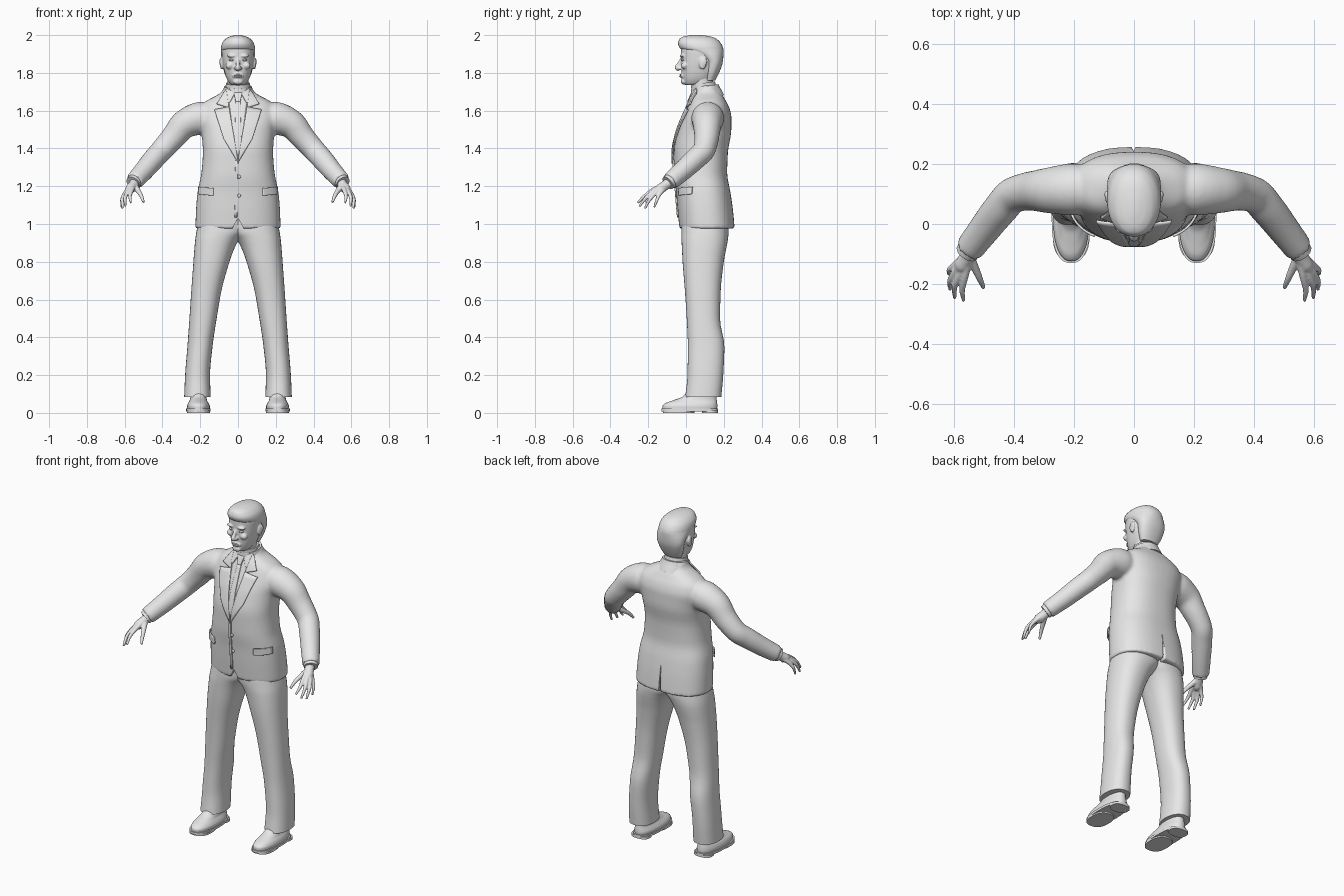
import bpy, bmesh, math
from mathutils import Vector

if "Cube" in bpy.data.objects:
    bpy.data.objects.remove(bpy.data.objects["Cube"])

GREY = bpy.data.materials.new("plain_grey")
GREY.diffuse_color = (0.8, 0.8, 0.8, 1)
GREY.use_nodes = True
GREY.node_tree.nodes["Principled BSDF"].inputs["Base Color"].default_value = GREY.diffuse_color


def pchip(rows, t):
    """Smooth, non-overshooting interpolation; first column of each row is the key."""
    i = max(0, min(len(rows) - 2, sum(r[0] <= t for r in rows) - 1))

    def slope(j, c):
        return (rows[j + 1][c] - rows[j][c]) / (rows[j + 1][0] - rows[j][0])

    def tangent(j, c):
        if j == 0 or j == len(rows) - 1:
            return slope(min(j, len(rows) - 2), c)
        a, b = slope(j - 1, c), slope(j, c)
        return 0 if a * b <= 0 else 2 * a * b / (a + b)
    h = rows[i + 1][0] - rows[i][0]
    s = (t - rows[i][0]) / h
    return [rows[i][c] * (1 + 2 * s) * (1 - s) ** 2 + rows[i + 1][c] * s * s * (3 - 2 * s)
            + h * (tangent(i, c) * s * (1 - s) ** 2 + tangent(i + 1, c) * s * s * (s - 1))
            for c in range(1, len(rows[0]))]


def samples(rows, k):
    return [a[0] + (b[0] - a[0]) * j / k for a, b in zip(rows, rows[1:]) for j in range(k)] + [rows[-1][0]]


def skin(bm, rings):
    rings = [[bm.verts.new(p) for p in r] for r in rings]
    n = len(rings[0])
    for a, b in zip(rings, rings[1:]):
        for i in range(n):
            bm.faces.new((a[i], a[(i + 1) % n], b[(i + 1) % n], b[i]))
    bm.faces.new(rings[0][::-1])
    bm.faces.new(rings[-1])


def sp(v, e):
    return math.copysign(abs(v) ** e, v)


def loft(bm, rows, n=2.2, seg=40, k=4):
    """Stack of rounded sections: (z, x0, x1, y0, y1)."""
    rings = []
    for z in samples(rows, k):
        x0, x1, y0, y1 = pchip(rows, z)
        angs = [2 * math.pi * i / seg for i in range(seg)]
        rings.append([((x0 + x1) / 2 + (x1 - x0) / 2 * sp(math.cos(a), 2 / n),
                       (y0 + y1) / 2 + (y1 - y0) / 2 * sp(math.sin(a), 2 / n), z) for a in angs])
    skin(bm, rings)


def sym(rows):
    return [(z, -a, a, y0, y1) for z, a, y0, y1 in rows]


def tube(bm, pts, side=1, seg=20, k=5):
    """Round limb through (x, y, z, radius) points."""
    rows = [(i, p[0] * side, *p[1:]) for i, p in enumerate(pts)]
    ts = samples(rows, k)
    path = [pchip(rows, t) for t in ts]
    rings = []
    for i, p in enumerate(path):
        d = Vector(path[min(i + 1, len(path) - 1)][:3]) - Vector(path[max(i - 1, 0)][:3])
        u = d.cross(Vector((0, 1, 0.01))).normalized()
        v = d.cross(u).normalized()
        rings.append([Vector(p[:3]) + p[3] * (u * math.cos(a) + v * math.sin(a))
                      for a in (2 * math.pi * j / seg for j in range(seg))])
    skin(bm, rings)


def ball(bm, c, s):
    vs = bmesh.ops.create_uvsphere(bm, u_segments=20, v_segments=12, radius=1)["verts"]
    for v in vs:
        v.co = Vector(c) + Vector((v.co.x * s[0], v.co.y * s[1], v.co.z * s[2]))


def finish(name, bm, mirror=False, voxel=0, smooth=4):
    bmesh.ops.recalc_face_normals(bm, faces=bm.faces)
    for f in bm.faces:
        f.smooth = True
    me = bpy.data.meshes.new(name)
    bm.to_mesh(me)
    bm.free()
    me.set_sharp_from_angle(angle=math.radians(40))
    me.materials.append(GREY)
    ob = bpy.data.objects.new(name, me)
    bpy.context.collection.objects.link(ob)
    if voxel:  # fuse overlapping volumes into one soft skin
        m = ob.modifiers.new("fuse", 'REMESH')
        m.mode, m.voxel_size, m.use_smooth_shade = 'VOXEL', voxel, True
        m = ob.modifiers.new("soften", 'SMOOTH')
        m.factor, m.iterations = 0.5, smooth
    if mirror:
        ob.modifiers.new("mirror", 'MIRROR').use_clip = False
    return ob


# Jacket: torso and sleeves (z, half width, front, back)
TORSO = [(0.975, .226, -.035, .258), (1.08, .222, -.045, .248), (1.17, .214, -.052, .235),
         (1.27, .194, -.063, .218), (1.38, .186, -.064, .222), (1.5, .195, -.04, .24),
         (1.57, .21, -.012, .24), (1.62, .198, .01, .228), (1.65, .17, .023, .212),
         (1.68, .115, .036, .195), (1.7, .085, .045, .18), (1.735, .07, .058, .165)]
SLEEVE = [(.12, .115, 1.57, .06), (.2, .115, 1.56, .087), (.28, .112, 1.53, .077), (.34, .11, 1.462, .066),
          (.4, .097, 1.395, .06), (.445, .05, 1.345, .058), (.5, -.02, 1.28, .053), (.55, -.085, 1.225, .048)]
bm = bmesh.new()
loft(bm, sym(TORSO), n=2.4, seg=56)
for s in (1, -1):
    tube(bm, SLEEVE, s, seg=28)
jacket = finish("jacket", bm, voxel=.01, smooth=5)


# Cut the back vent and the front hem opening
def cut(name, tri, y0, y1):
    bm = bmesh.new()
    skin(bm, [[(x, y, z) for x, z in tri] for y in (y0, y1)])
    c = finish(name, bm)
    c.hide_render = True
    c.hide_viewport = True
    m = jacket.modifiers.new(name, 'BOOLEAN')
    m.operation, m.object, m.solver = 'DIFFERENCE', c, 'EXACT'


cut("vent_cutter", [(-.012, .95), (.006, .95), (0, 1.13)], .2, .4)
cut("hem_cutter", [(-.045, .95), (.045, .95), (0, 1.03)], -.2, -.01)


def front_y(x, z, off):
    a, y0, y1 = pchip(TORSO, z)
    a += off
    b = (y1 - y0) / 2 + off
    return (y0 + y1) / 2 - b * max(0, 1 - (min(abs(x), a) / a) ** 2.4) ** (1 / 2.4)


def plate(name, quad, off, mirror=False, n=10):
    """Thin cloth panel draped on the jacket front; quad holds four (x, z) corners."""
    bm = bmesh.new()
    q = [Vector(p) for p in quad]
    g = []
    for i in range(n + 1):
        row = []
        for j in range(n + 1):
            p = q[0].lerp(q[1], i / n).lerp(q[3].lerp(q[2], i / n), j / n)
            row.append(bm.verts.new((p.x, front_y(p.x, p.y, off), p.y)))
        g.append(row)
    for i in range(n):
        for j in range(n):
            bm.faces.new((g[i][j], g[i + 1][j], g[i + 1][j + 1], g[i][j + 1]))
    ob = finish(name, bm, mirror)
    m = ob.modifiers.new("cloth", 'SOLIDIFY')
    m.thickness, m.offset = .008, 0


plate("shirt_front", [(-.055, 1.7), (.055, 1.7), (.004, 1.34), (-.004, 1.34)], .002)
plate("tie_blade", [(-.012, 1.655), (.012, 1.655), (.02, 1.36), (-.02, 1.36)], .007)
plate("tie_knot", [(-.022, 1.695), (.022, 1.695), (.013, 1.648), (-.013, 1.648)], .012)
plate("shirt_collar_point", [(.012, 1.7), (.06, 1.715), (.052, 1.64), (.042, 1.645)], .009, True)
plate("lapel_collar", [(.055, 1.72), (.078, 1.69), (.112, 1.635), (.048, 1.615)], .008, True)
plate("lapel", [(.047, 1.62), (.125, 1.605), (.075, 1.45), (-.002, 1.32)], .009, True)
plate("front_edge", [(-.014, 1.34), (.0, 1.34), (-.004, 1.035), (-.018, 1.035)], .003)
plate("pocket_flap", [(.13, 1.19), (.208, 1.195), (.21, 1.158), (.13, 1.15)], .006, True)
bm = bmesh.new()
for z in (1.25, 1.15):
    ball(bm, (.006, front_y(0, z, .004), z), (.009, .005, .009))
finish("buttons", bm)

# Collars and neck
for name, pts in (("jacket_collar", [(0, .115, 1.66, .09), (0, .105, 1.7, .08), (0, .1, 1.728, .073)]),
                  ("shirt_collar", [(0, .107, 1.66, .075), (0, .096, 1.71, .067), (0, .09, 1.745, .064)]),
                  ("neck", [(0, .1, 1.66, .058), (0, .087, 1.73, .056), (0, .085, 1.8, .056)])):
    bm = bmesh.new()
    tube(bm, pts, seg=32)
    finish(name, bm)

# Head with fused facial features
bm = bmesh.new()
loft(bm, sym([(1.735, .03, .0, .06), (1.745, .045, -.011, .12), (1.78, .064, -.02, .15), (1.82, .075, -.024, .172),
              (1.87, .083, -.027, .188), (1.92, .086, -.028, .19), (1.955, .077, -.02, .175),
              (1.975, .058, 0, .15), (1.985, .03, .03, .12)]))
tube(bm, [(0, -.018, 1.88, .008), (0, -.036, 1.85, .010), (0, -.047, 1.828, .013), (0, -.035, 1.815, .009)])
ball(bm, (0, -.014, 1.754), (.027, .013, .016))
ball(bm, (0, -.02, 1.785), (.03, .012, .014))
for s in (1, -1):
    ball(bm, (s * .012, -.034, 1.824), (.010, .012, .008))
    ball(bm, (s * .034, -.02, 1.89), (.026, .013, .008))
    ball(bm, (s * .044, -.008, 1.838), (.022, .018, .018))
    ball(bm, (s * .087, .088, 1.85), (.009, .02, .033))
    ball(bm, (s * .091, .098, 1.858), (.008, .013, .022))
finish("head", bm, voxel=.005, smooth=3)
bm = bmesh.new()
ball(bm, (.033, -.014, 1.868), (.014, .012, .007))
finish("eyes", bm, True)
bm = bmesh.new()
ball(bm, (0, -.029, 1.789), (.023, .007, .004))
ball(bm, (0, -.028, 1.781), (.019, .008, .005))
finish("lips", bm)

# Hair cap with swept front
bm = bmesh.new()
loft(bm, sym([(1.76, .055, .1, .155), (1.8, .072, .1, .175), (1.85, .084, .1, .193), (1.89, .089, .06, .198),
              (1.915, .09, .0, .199), (1.93, .09, -.032, .197), (1.955, .085, -.042, .186), (1.98, .066, -.034, .162),
              (1.993, .042, -.012, .13), (2.0, .015, .03, .085)]))
finish("hair", bm)

# Hands: palm, four fingers and thumb
bm = bmesh.new()
tube(bm, [(.54, -.07, 1.235, .03), (.553, -.105, 1.208, .026), (.57, -.135, 1.187, .026), (.58, -.158, 1.172, .016)])
for p in ([(.552, -.12, 1.205, .016), (.564, -.18, 1.176, .012), (.572, -.222, 1.145, .0095), (.567, -.256, 1.112, .006)],
          [(.56, -.12, 1.2, .016), (.584, -.176, 1.17, .012), (.598, -.215, 1.135, .0095), (.597, -.247, 1.092, .006)],
          [(.565, -.12, 1.195, .016), (.598, -.163, 1.162, .012), (.613, -.195, 1.125, .0095), (.612, -.218, 1.082, .006)],
          [(.565, -.11, 1.195, .015), (.6, -.14, 1.158, .011), (.616, -.155, 1.125, .0085), (.617, -.168, 1.088, .0055)],
          [(.55, -.105, 1.205, .018), (.53, -.145, 1.178, .014), (.512, -.185, 1.148, .0105), (.5, -.213, 1.115, .007)]):
    tube(bm, p, seg=12)
finish("hands", bm, True, voxel=.004, smooth=3)
bm = bmesh.new()
tube(bm, [(.52, -.045, 1.26, .04), (.545, -.08, 1.23, .04), (.556, -.096, 1.217, .039)])
finish("shirt_cuffs", bm, True)

# Trousers
bm = bmesh.new()
loft(bm, [(.085, .145, .285, -.004, .187), (.2, .148, .28, .008, .197), (.35, .135, .268, .01, .203),
          (.5, .113, .257, .004, .18), (.65, .087, .247, -.006, .184), (.8, .045, .236, -.018, .2),
          (.88, .015, .23, -.022, .215), (.92, -.01, .226, -.024, .222), (.96, -.05, .22, -.025, .226),
          (1.05, -.08, .2, -.02, .22)], n=2.3)
finish("trousers", bm, True)

# Shoes: upper, sole and heel
bm = bmesh.new()
loft(bm, [(.018, .15, .268, -.124, .164), (.035, .149, .269, -.124, .166), (.052, .156, .264, -.108, .165),
          (.066, .164, .256, -.07, .163), (.085, .167, .252, -.02, .16), (.14, .17, .25, .03, .155)], n=2.3)
finish("shoe_upper", bm, True)
for name, z0, z1, y0, y1, x0, x1 in (("shoe_sole", .008, .022, -.13, .17, .145, .274),
                                     ("shoe_tread", 0, .012, -.122, .045, .148, .27),
                                     ("shoe_heel", 0, .014, .085, .17, .153, .266)):
    bm = bmesh.new()
    loft(bm, [(z0, x0, x1, y0, y1), (z1, x0, x1, y0, y1)], n=2.5, k=1)
    finish(name, bm, True)
